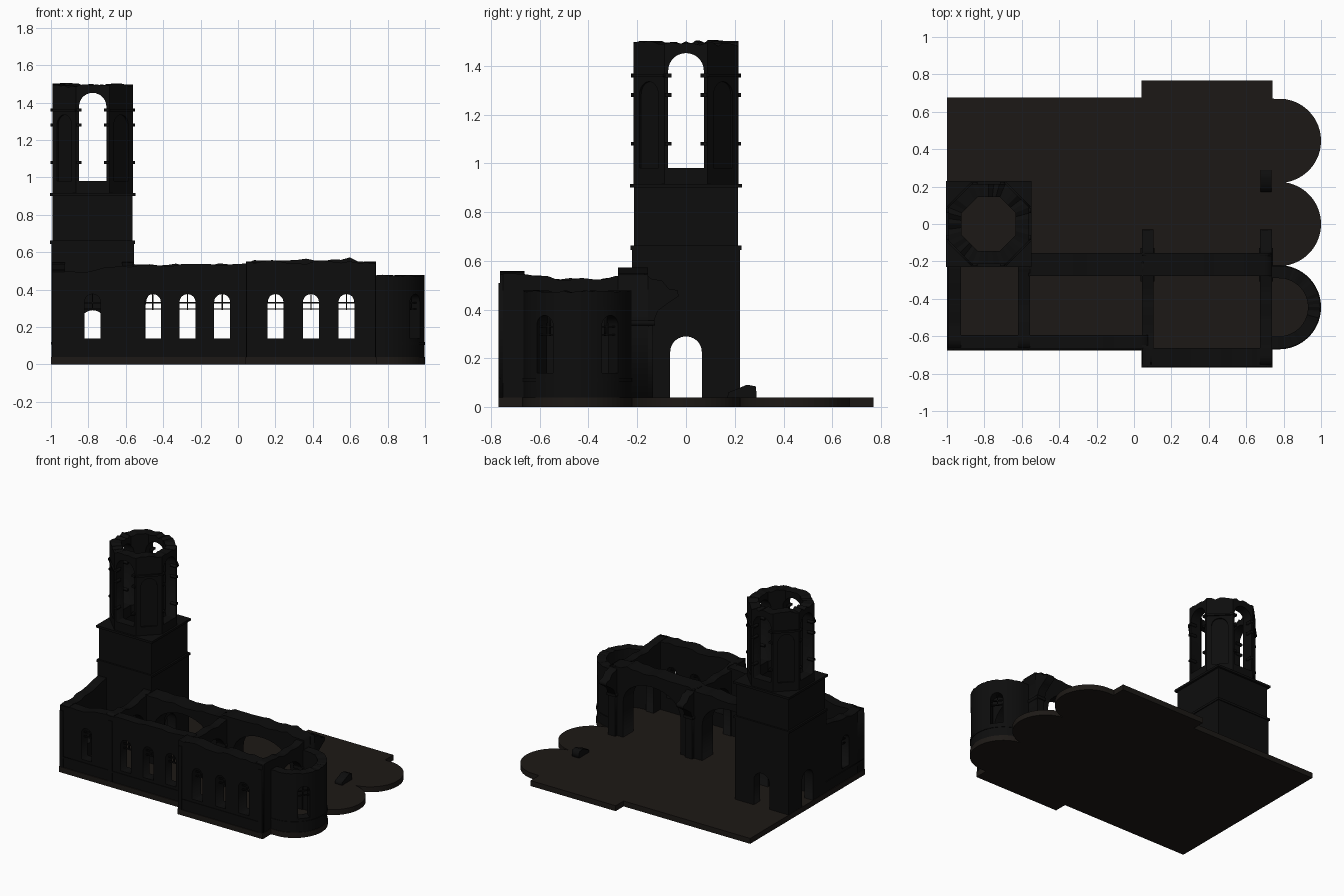
import bpy, bmesh, random
from math import pi, cos, sin, radians, hypot, atan2, sqrt

if "Cube" in bpy.data.objects:
    bpy.data.objects.remove(bpy.data.objects["Cube"])
random.seed(4)


def material(name, col):
    m = bpy.data.materials.new(name)
    m.diffuse_color = (*col, 1)
    m.use_nodes = True
    m.node_tree.nodes["Principled BSDF"].inputs["Base Color"].default_value = m.diffuse_color
    return m


STONE = material("dark_stone", (0.004, 0.004, 0.004))
FLOOR = material("brown_floor", (0.012, 0.0095, 0.0078))


def clean(ob, mat):
    bm = bmesh.new()
    bm.from_mesh(ob.data)
    bmesh.ops.remove_doubles(bm, verts=bm.verts, dist=1e-5)
    bmesh.ops.recalc_face_normals(bm, faces=bm.faces)
    bm.to_mesh(ob.data)
    bm.free()
    ob.data.materials.clear()
    ob.data.materials.append(mat)
    return ob


def activate(ob):
    bpy.ops.object.select_all(action='DESELECT')
    ob.select_set(True)
    bpy.context.view_layer.objects.active = ob


def solid(name, loops, thick, loc=(0, 0), ang=0.0):
    """Upright slab from (along, height) loops; inner loops become holes."""
    cu = bpy.data.curves.new(name, 'CURVE')
    cu.dimensions, cu.fill_mode, cu.extrude = '2D', 'BOTH', thick / 2
    for pts in loops:
        sp = cu.splines.new('POLY')
        sp.points.add(len(pts) - 1)
        for p, (x, y) in zip(sp.points, pts):
            p.co = (x, y, 0, 1)
        sp.use_cyclic_u = True
    ob = bpy.data.objects.new(name, cu)
    bpy.context.collection.objects.link(ob)
    ob.location, ob.rotation_euler = (*loc, 0), (pi / 2, 0, ang)
    activate(ob)
    bpy.ops.object.convert(target='MESH')
    return clean(bpy.context.view_layer.objects.active, STONE)


def arch(c, w, z0, spring, top, n=14):
    arc = [(c + w / 2 * cos(pi * i / n), spring + (top - spring) * sin(pi * i / n)) for i in range(n + 1)]
    return [(c - w / 2, z0), (c + w / 2, z0)] + arc


def ragged(tops, n, amp=0.008):
    out = []
    for i in range(n + 1):
        t = i / n * (len(tops) - 1)
        k = min(int(t), len(tops) - 2)
        out.append(tops[k] + (tops[k + 1] - tops[k]) * (t - k) + random.uniform(-amp, amp))
    return out


def wall(name, a, b, thick, tops, holes=()):
    L = hypot(b[0] - a[0], b[1] - a[1])
    n = max(4, int(L / 0.045))
    hs = ragged(tops, n)
    outline = [(0, 0.02), (L, 0.02)] + [(L * i / n, hs[i]) for i in range(n, -1, -1)]
    return solid(name, [outline] + [arch(*h) for h in holes], thick, a, atan2(b[1] - a[1], b[0] - a[0]))


def ring(name, outer, inner, z0, tops, closed=True):
    bm = bmesh.new()
    cols = [[bm.verts.new((*p, z)) for p, z in ((o, z0), (o, h), (i, h), (i, z0))]
            for o, i, h in zip(outer, inner, tops)]
    n = len(cols)
    for k in range(n if closed else n - 1):
        A, B = cols[k], cols[(k + 1) % n]
        for j in range(4):
            bm.faces.new((A[j], B[j], B[(j + 1) % 4], A[(j + 1) % 4]))
    if not closed:
        bm.faces.new(cols[0])
        bm.faces.new(cols[-1])
    me = bpy.data.meshes.new(name)
    bm.to_mesh(me)
    bm.free()
    ob = bpy.data.objects.new(name, me)
    bpy.context.collection.objects.link(ob)
    return clean(ob, STONE)


def cut(ob, cutters):
    for c in cutters:
        m = ob.modifiers.new("cut", 'BOOLEAN')
        m.operation, m.solver, m.object = 'DIFFERENCE', 'EXACT', c
        activate(ob)
        bpy.ops.object.modifier_apply(modifier=m.name)
        bpy.data.objects.remove(c)


def block(name, c, s, ang=0.0):
    x, z, h = s[0] / 2, c[2], s[2] / 2
    return solid(name, [[(-x, z - h), (x, z - h), (x, z + h), (-x, z + h)]], s[1], c[:2], ang)


def window_bars(x, y, ang=0.0):
    for z in (0.297, 0.33):
        block("window_bar", (x, y, z), (0.09, 0.012, 0.007), ang)
    block("window_mullion", (x, y, 0.335), (0.007, 0.012, 0.085), ang)


# Floor slab with three rounded apse ends
pts = [(-1, -0.675), (0.04, -0.675), (0.04, -0.768), (0.74, -0.768), (0.74, -0.67)]
for yc in (-0.445, 0, 0.445):
    pts += [(0.775 + 0.225 * cos(radians(a)), yc + 0.225 * sin(radians(a))) for a in range(-81, 82, 6)]
pts += [(0.74, 0.67), (0.74, 0.768), (0.04, 0.768), (0.04, 0.675), (-1, 0.675)]
bm = bmesh.new()
f = bm.faces.new([bm.verts.new((*p, 0)) for p in pts])
up = bmesh.ops.extrude_face_region(bm, geom=[f])['geom']
bmesh.ops.translate(bm, vec=(0, 0, 0.04), verts=[v for v in up if isinstance(v, bmesh.types.BMVert)])
me = bpy.data.meshes.new("floor_slab")
bm.to_mesh(me)
bm.free()
slab = bpy.data.objects.new("floor_slab", me)
bpy.context.collection.objects.link(slab)
clean(slab, FLOOR)

# Outer walls with round-headed windows
WIN = (0.085, 0.14, 0.333, 0.376)
aisle_x, transept_x = (-0.778, -0.455, -0.27, -0.085), (0.2, 0.39, 0.58)
wall("aisle_south_wall", (-0.995, -0.63), (0.075, -0.63), 0.075,
     [0.5, 0.5, 0.52, 0.535, 0.53, 0.535, 0.535], [(x + 0.995, *WIN) for x in aisle_x])
wall("transept_south_wall", (0.045, -0.712), (0.735, -0.712), 0.1,
     [0.545, 0.555, 0.54, 0.55, 0.545, 0.535], [(x - 0.045, *WIN) for x in transept_x])
wall("west_wall", (-0.96, -0.2), (-0.96, -0.66), 0.07, [0.55, 0.52, 0.5, 0.5], [(0.25, *WIN)])
for x in aisle_x:
    window_bars(x, -0.63)
for x in transept_x:
    window_bars(x, -0.715)
window_bars(-0.96, -0.45, pi / 2)

# Cross walls with wide arches
for nm, x, y0, tops in (("west_room_arch", -0.588, -0.66, [0.53, 0.51, 0.55]),
                        ("transept_west_arch", 0.073, -0.75, [0.545, 0.53, 0.52, 0.55]),
                        ("transept_east_arch", 0.706, -0.75, [0.545, 0.53, 0.52, 0.54])):
    wall(nm, (x, y0), (x, -0.2), 0.062, tops, [(-0.44 - y0, 0.29, 0.035, 0.3, 0.44)])

# Nave arcade, pier pilasters and capitals
wall("nave_arcade", (-0.565, -0.217), (0.737, -0.217), 0.124,
     [0.54, 0.535, 0.53, 0.535, 0.54, 0.56, 0.565, 0.56, 0.565, 0.54],
     [(0.305, 0.47, 0.035, 0.31, 0.475), (0.955, 0.47, 0.035, 0.31, 0.475)])
for x in (0.073, 0.706):
    block("pier_pilaster", (x, -0.217, 0.19), (0.06, 0.165, 0.34))
    block("pier_capital", (x, -0.217, 0.345), (0.075, 0.18, 0.02))
    # broken springing of the lost crossing arch
    solid("broken_arch_spur", [[(-0.17, 0.32), (-0.135, 0.345), (-0.115, 0.395), (-0.075, 0.425), (-0.03, 0.455),
                                (-0.035, 0.48), (-0.07, 0.485), (-0.1, 0.52), (-0.14, 0.525), (-0.17, 0.55)]],
          0.062, (x, 0), pi / 2)
solid("pier_stump", [[(0.17, 0.03), (0.29, 0.03), (0.287, 0.085), (0.25, 0.092), (0.21, 0.075), (0.172, 0.06)]],
      0.06, (0.706, 0), pi / 2)

# Round apse
def apse_path(r):
    arc = [(0.775 + r * cos(radians(a)), -0.445 + r * sin(radians(a))) for a in range(-90, 91, 5)]
    return [(0.72, -0.445 - r)] + arc + [(0.72, -0.445 + r)]


def apse_band(name, r0, r1, z0, tops):
    ob = ring(name, apse_path(r0), apse_path(r1), z0, tops, False)
    return ob


apse = apse_band("apse_wall", 0.221, 0.155, 0.02, ragged([0.476, 0.474, 0.476], 38, 0.004))
cutters = []
for a in (-38, 38):
    t = radians(a)
    p = (0.775 + 0.188 * cos(t), -0.445 + 0.188 * sin(t))
    cutters.append(solid("apse_cutter", [arch(0, *WIN)], 0.14, p, t + pi / 2))
    window_bars(*p, t + pi / 2)
cut(apse, cutters)
bands = [apse, apse_band("apse_plinth", 0.225, 0.2, 0.105, [0.12] * 39)]
for ob in bands:
    activate(ob)
    bpy.ops.object.shade_smooth_by_angle(angle=radians(20))

# Plinth courses and flat pilasters on the outside
block("aisle_plinth", (-0.475, -0.668, 0.113), (1.03, 0.01, 0.014))
block("transept_plinth", (0.39, -0.762, 0.113), (0.69, 0.01, 0.014))
block("west_plinth", (-0.996, -0.44, 0.113), (0.45, 0.008, 0.014), pi / 2)
for x, y, h in ((-0.98, -0.668, 0.46), (-0.58, -0.668, 0.49), (0.06, -0.762, 0.51), (0.72, -0.762, 0.51)):
    block("wall_pilaster", (x, y, h / 2 + 0.02), (0.03, 0.012, h - 0.04))

# Tower: square shafts, then open octagonal belfry
CX = -0.777
ANG = [radians(7.5 * i) for i in range(48)]


def square(h):
    return [(CX + h * cos(t) / max(abs(cos(t)), abs(sin(t))), h * sin(t) / max(abs(cos(t)), abs(sin(t)))) for t in ANG]


def octagon(a):
    rs = [a / cos((t + pi / 8) % (pi / 4) - pi / 8) for t in ANG]
    return [(CX + r * cos(t), r * sin(t)) for r, t in zip(rs, ANG)]


base = ring("tower_base", square(0.221), square(0.15), 0.02, [0.655] * 48)
cut(base, [solid("door_cutter", [arch(0, 0.13, 0.035, 0.225, 0.29)], 0.6, (CX, 0), a) for a in (0, pi / 2)])
ring("tower_upper_shaft", square(0.214), square(0.15), 0.65, [0.905] * 48)
ring("tower_lower_cornice", square(0.227), square(0.16), 0.645, [0.662] * 48)
ring("tower_upper_cornice", square(0.229), octagon(0.144), 0.9, [0.916] * 48)

tops = ragged([1.49, 1.485, 1.5, 1.495, 1.485, 1.5, 1.49], 47, 0.008)
belfry = ring("belfry_octagon", octagon(0.215), octagon(0.144), 0.91, tops)
cuts = [solid("belfry_cutter", [arch(0, 0.146, 0.98, 1.38, 1.452)], 0.6, (CX, 0), a) for a in (0, pi / 2)]
cuts += [solid("niche_cutter", [arch(0, 0.11, 0.98, 1.28, 1.335)], 0.02,
               (CX + 0.215 * cos(t), 0.215 * sin(t)), t + pi / 2) for t in (radians(45 + 90 * k) for k in range(4))]
cut(belfry, cuts)

# Belfry string course on the solid faces, and capitals inside the openings
for k in range(4):
    t = radians(45 + 90 * k)
    block("belfry_string", (CX + 0.214 * cos(t), 0.214 * sin(t), 1.36), (0.185, 0.022, 0.014), t + pi / 2)
    t = radians(90 * k)
    for s in (-1, 1):
        for z in (1.08, 1.28, 1.36):
            d, e = 0.2, s * 0.073
            block("belfry_capital", (CX + d * cos(t) - e * sin(t), d * sin(t) + e * cos(t), z),
                  (0.026, 0.05, 0.016), t + pi / 2)
